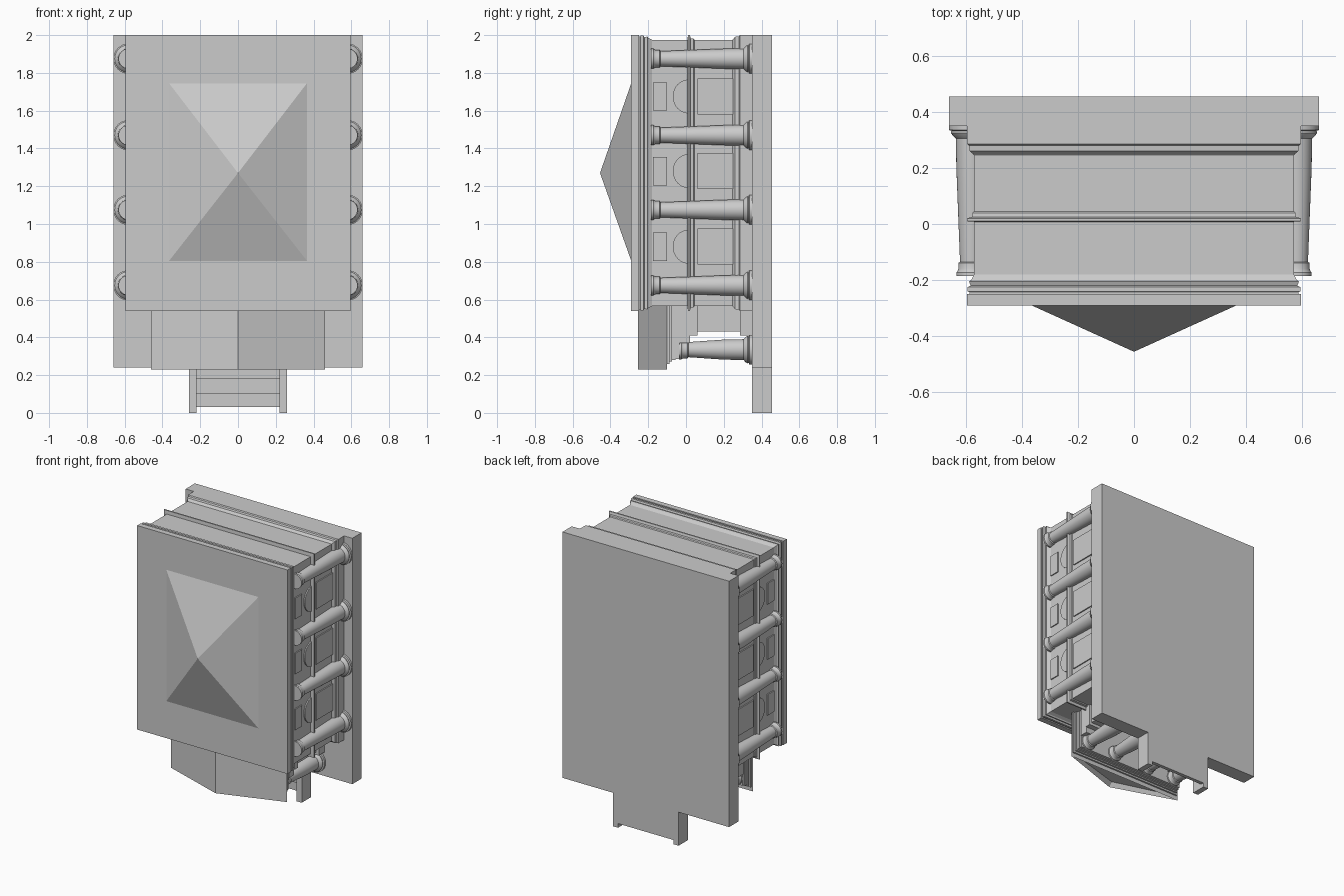
import bpy, bmesh
from math import sin, cos, pi
from mathutils import Vector

cube = bpy.data.objects.get("Cube")
if cube:
    bpy.data.objects.remove(cube, do_unlink=True)

stone = bpy.data.materials.new("grey stone")
stone.use_nodes = True
grey = (0.6, 0.6, 0.6, 1)
stone.diffuse_color = grey
stone.node_tree.nodes["Principled BSDF"].inputs["Base Color"].default_value = grey


def finish(name, bm):
    bmesh.ops.recalc_face_normals(bm, faces=bm.faces[:])
    mesh = bpy.data.meshes.new(name)
    bm.to_mesh(mesh)
    bm.free()
    mesh.materials.append(stone)
    obj = bpy.data.objects.new(name, mesh)
    bpy.context.scene.collection.objects.link(obj)
    return obj


def loft(name, rings):
    """Skin a list of point loops and cap both ends."""
    bm = bmesh.new()
    loops = [[bm.verts.new(p) for p in ring] for ring in rings]
    n = len(loops[0])
    for a, b in zip(loops, loops[1:]):
        for i in range(n):
            j = (i + 1) % n
            bm.faces.new((a[i], a[j], b[j], b[i]))
    bm.faces.new(loops[0])
    bm.faces.new(loops[-1])
    return finish(name, bm)


def prism(name, points, move):
    return loft(name, [points, [Vector(p) + Vector(move) for p in points]])


def rect(y, x0, x1, z0, z1):
    return [(x0, y, z0), (x1, y, z0), (x1, y, z1), (x0, y, z1)]


def box(name, x0, x1, y0, y1, z0, z1):
    return loft(name, [rect(y, x0, x1, z0, z1) for y in (y0, y1)])


def column(name, x, z, top):
    # (radius, y): base mouldings, tapered shaft, capital
    profile = [(.08, .35), (.08, .335), (.07, .332), (.073, .325), (.066, .315),
               (.055, .305), (.053, .2), (.04, top + .05), (.046, top + .046),
               (.046, top + .025), (.05, top + .015), (.053, top + .012), (.053, top)]
    angles = [2 * pi * i / 32 for i in range(32)]
    obj = loft(name, [[(x + r * cos(a), y, z + r * sin(a)) for a in angles]
                      for r, y in profile])
    bpy.ops.object.select_all(action='DESELECT')
    obj.select_set(True)
    bpy.context.view_layer.objects.active = obj
    bpy.ops.object.shade_smooth_by_angle(angle=0.5)


# Podium, stairs and stair cheeks
box("podium", -.66, .66, .35, .455, .24, 2)
for i, (y, z) in enumerate([(.43, .03), (.405, .10), (.378, .18)]):
    box(f"step_{i + 1}", -.22, .22, y, .455, z, .24)
for side in (-1, 1):
    box("stair_cheek", *sorted((side * .22, side * .26)), .35, .455, 0, .24)

# Main hall with base moulding, middle band and cornice: (y, overhang)
hall = [(.35, .025), (.285, .025), (.28, .018), (.26, .016), (.25, .004), (.245, 0),
        (.045, 0), (.04, .006), (.025, .008), (.02, .025), (.01, .025), (.008, 0),
        (-.18, 0), (-.2, .01), (-.205, .018), (-.22, .012), (-.225, .023),
        (-.24, .023), (-.243, .017), (-.25, .017), (-.25, .025), (-.29, .025)]
loft("main_hall", [rect(y, -.57 - o, .57 + o, .565 - o, 1.975 + o) for y, o in hall])
loft("roof_pyramid", [rect(-.29, -.365, .365, .805, 1.745),
                      rect(-.455, -.0005, .0005, 1.2695, 1.2705)])

# Side walls: engaged columns with panels between them
for side in (-1, 1):
    for z in (.675, 1.075, 1.47, 1.875):
        column("side_column", side * .58, z, -.185)
    x0, x1 = sorted((side * .565, side * .578))
    for z in (.88, 1.28, 1.675):
        box("lower_panel", x0, x1, .06, .25, z - .095, z + .095)
        box("upper_panel", x0, x1, -.175, -.10, z - .075, z + .075)
        arch = [(x0, .015 - .085 * sin(pi * i / 16), z + .09 * cos(pi * i / 16))
                for i in range(17)]
        prism("arch_panel", arch, (x1 - x0, 0, 0))

# Porch roof with a sunken gable face
gable = [(-.46, -.10, .23), (0, -.255, .23), (.46, -.10, .23)]
roof = prism("porch_roof", gable, (0, 0, .34))
bm = bmesh.new()
bm.from_mesh(roof.data)
front = [f for f in bm.faces if f.normal.z < -.9]
bmesh.ops.inset_individual(bm, faces=front, thickness=.025)
bmesh.ops.translate(bm, vec=(0, 0, .03), verts=front[0].verts[:])
bm.to_mesh(roof.data)
bm.free()

# Stepped porch beam resting on the columns
for i, (y0, y1, inset) in enumerate([(-.10, -.088, .0), (-.088, -.075, .012),
                                     (-.075, -.055, .02), (-.055, -.035, .026)]):
    box(f"porch_beam_{i + 1}", -.45 + inset, .45 - inset, y0, y1, .26 + inset, .57)

# Porch columns
for x in (-.37, -.14, .14, .37):
    column("porch_column", x, .335, -.037)

# Corner piers between porch and hall
for side in (-1, 1):
    def pier(name, grow, y0, y1, z0):
        a, b = sorted((side * (.33 - grow), side * (.42 + grow)))
        box(name, a, b, y0, y1, z0, .57)
    pier("pier_base", .02, .285, .35, .41)
    pier("pier_shaft", 0, .06, .285, .43)
    pier("pier_capital", .015, .02, .06, .41)
    pier("pier_beam", .01, -.035, .02, .37)

# Doorway frame on the front wall
for side in (-1, 1):
    box("door_jamb", *sorted((side * .11, side * .14)), .04, .35, .54, .57)
box("door_lintel", -.16, .16, .01, .04, .53, .57)
